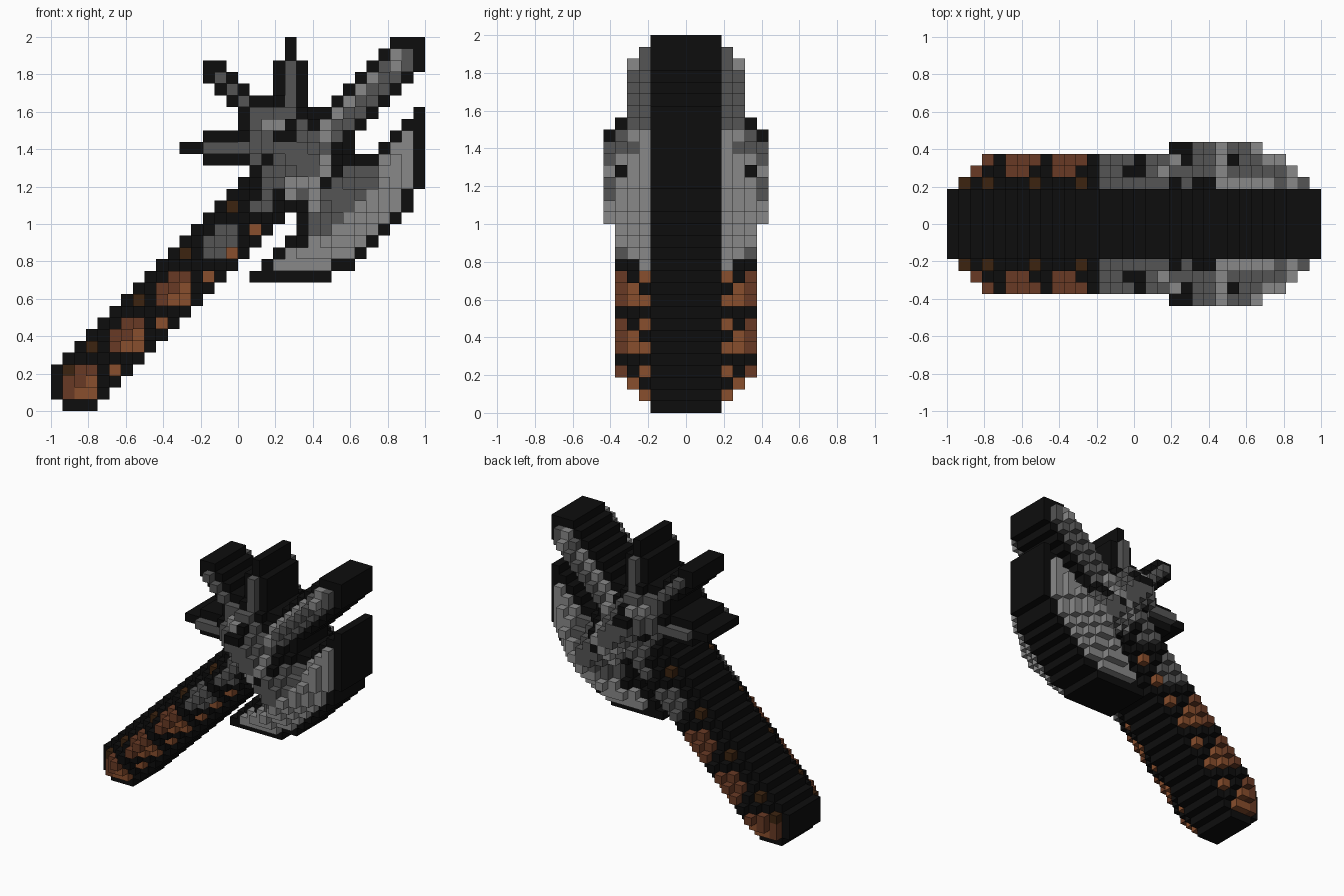
import bpy
import bmesh
from mathutils import Vector

if "Cube" in bpy.data.objects:
    bpy.data.objects.remove(bpy.data.objects["Cube"])

N = 32            # cells along each side
S = 2 / N         # cell size
RIM = 3           # half depth of the outline, in cells
BULGE = 4         # most extra cells the middle swells by

# Colours, keyed by the letter used in the part patterns
COLOURS = {
    "K": ("black_outline", (0.004, 0.004, 0.004)),
    "D": ("dark_steel", (0.09, 0.09, 0.09)),
    "L": ("light_steel", (0.25, 0.25, 0.25)),
    "B": ("brown_leather", (0.14, 0.042, 0.018)),
    "O": ("tan_leather", (0.25, 0.077, 0.026)),
    "W": ("dark_wood", (0.045, 0.017, 0.005)),
}
KEYS = list(COLOURS)
MATERIALS = []
for name, rgb in COLOURS.values():
    mat = bpy.data.materials.new(name)
    mat.use_nodes = True
    mat.diffuse_color = (*rgb, 1)
    shader = mat.node_tree.nodes["Principled BSDF"]
    shader.inputs["Base Color"].default_value = (*rgb, 1)
    shader.inputs["Roughness"].default_value = 0.9
    MATERIALS.append(mat)


def stamp(col, row, lines):
    """Cells of a part from a small pattern; dots are empty."""
    return {(col + i, row + j): ch
            for j, line in enumerate(lines)
            for i, ch in enumerate(line) if ch != "."}


def wrap(row, lines):
    """Pattern rows that step left one cell each, down the slanted haft."""
    cells = {}
    for j, line in enumerate(lines):
        cells.update(stamp(28 - row - j, row + j, [line]))
    return cells


parts = {}

# Three short spikes behind the head
parts["rear_spikes"] = stamp(11, 0, [
    ".........K",
    ".........K",
    "..KK....KDK",
    "..KDK...KDK",
    "...KDK..KDK",
    "....KDKKKDK",
    ".....KDDDDKK",
    ".....KDLLK",
    "..KKKKDDK",
    "KKDDDDDD",
    "..KKKKDK",
])

# Long spike continuing the line of the haft
parts["long_spike"] = stamp(22, 0, [
    ".......KKK",
    "......KLDK",
    ".....KDLDK",
    "....KLDDK",
    "...KLDDK",
    "..KLDDK",
    ".KLDDK",
    "KLDDK",
    "DLDK",
])

# Socket joining the spikes, blade and haft
parts["head_socket"] = stamp(14, 7, [
    ".......D",
    "......KD",
    ".....DDDDDKK",
    ".....DDDDLK",
    "...KDDDDDLK",
    "..KKDDLLLK",
    ".KKKDKLDL",
    "KWKDDKK",
])

# Crescent blade
parts["blade"] = stamp(17, 6, [
    "..............K",
    ".............KK",
    "............KLK",
    "...........KLLK",
    "........KKKLLLK",
    "........DDDLLLK",
    ".......DDDDLLLK",
    "......DDDDLLLK",
    "....KLDDDLLLLK",
    "....KDDDLLLLK",
    "....KDDLLLLK",
    "...KKLLLLLK",
    "..KLLLLLLK",
    ".KLLLLLKK",
    "KKKKKKK",
])

# Haft: steel collar, two leather wraps and a rounded pommel
BAND = "KKKKKKK"
parts["collar"] = wrap(15, [BAND, "KKDDKOK", "KKDDDKK", "KWKDDOK", BAND])
LEATHER = ["KKBBKOK", "KKBBOKK", "KWKBOOK", BAND]
parts["upper_grip"] = wrap(20, LEATHER)
parts["lower_grip"] = wrap(24, LEATHER)
parts["pommel"] = stamp(0, 28, ["KWBBKOK", "KBBOKK", "KBOOK", ".KKK"])

# Depth of each cell grows with its distance from the silhouette
filled = set().union(*parts.values())
SIDES = [(1, 0), (-1, 0), (0, 1), (0, -1)]


def around(cell):
    return [(cell[0] + dx, cell[1] + dy) for dx, dy in SIDES]


depth = {}
remaining = set(filled)
level = 0
while remaining:
    edge = {c for c in remaining if any(n not in remaining for n in around(c))}
    for c in edge:
        depth[c] = RIM + min(level, BULGE)
    remaining -= edge
    level += 1


def add_face(bm, points, outward, slot):
    face = bm.faces.new([bm.verts.new(p) for p in points])
    face.normal_update()
    if face.normal.dot(outward) < 0:
        face.normal_flip()
    face.material_index = slot


def build(name, cells):
    """Outer skin of a part: front, back and stepped walls."""
    bm = bmesh.new()
    for (c, r), ch in cells.items():
        slot = KEYS.index(ch)
        d = depth[c, r]
        mid = Vector((-1 + (c + 0.5) * S, 0, 2 - (r + 0.5) * S))
        right, up = Vector((S / 2, 0, 0)), Vector((0, 0, S / 2))
        for sign in (-1, 1):
            y = Vector((0, sign * d * S, 0))
            add_face(bm, [mid + y - right - up, mid + y + right - up,
                          mid + y + right + up, mid + y - right + up], y, slot)
        for dx, dr in SIDES:
            e = depth.get((c + dx, r + dr), 0)
            if e >= d:
                continue
            out = Vector((dx, 0, -dr)) * S / 2
            along = Vector((dr, 0, dx)) * S / 2
            spans = [(e, d), (-d, -e)] if e else [(-d, d)]
            for a, b in spans:
                near, far = Vector((0, a * S, 0)), Vector((0, b * S, 0))
                base = mid + out
                add_face(bm, [base + near - along, base + near + along,
                              base + far + along, base + far - along], out, slot)
    bmesh.ops.remove_doubles(bm, verts=bm.verts, dist=S / 100)
    mesh = bpy.data.meshes.new(name)
    bm.to_mesh(mesh)
    bm.free()
    for mat in MATERIALS:
        mesh.materials.append(mat)
    bpy.context.collection.objects.link(bpy.data.objects.new(name, mesh))


for part_name, part_cells in parts.items():
    build(part_name, part_cells)
